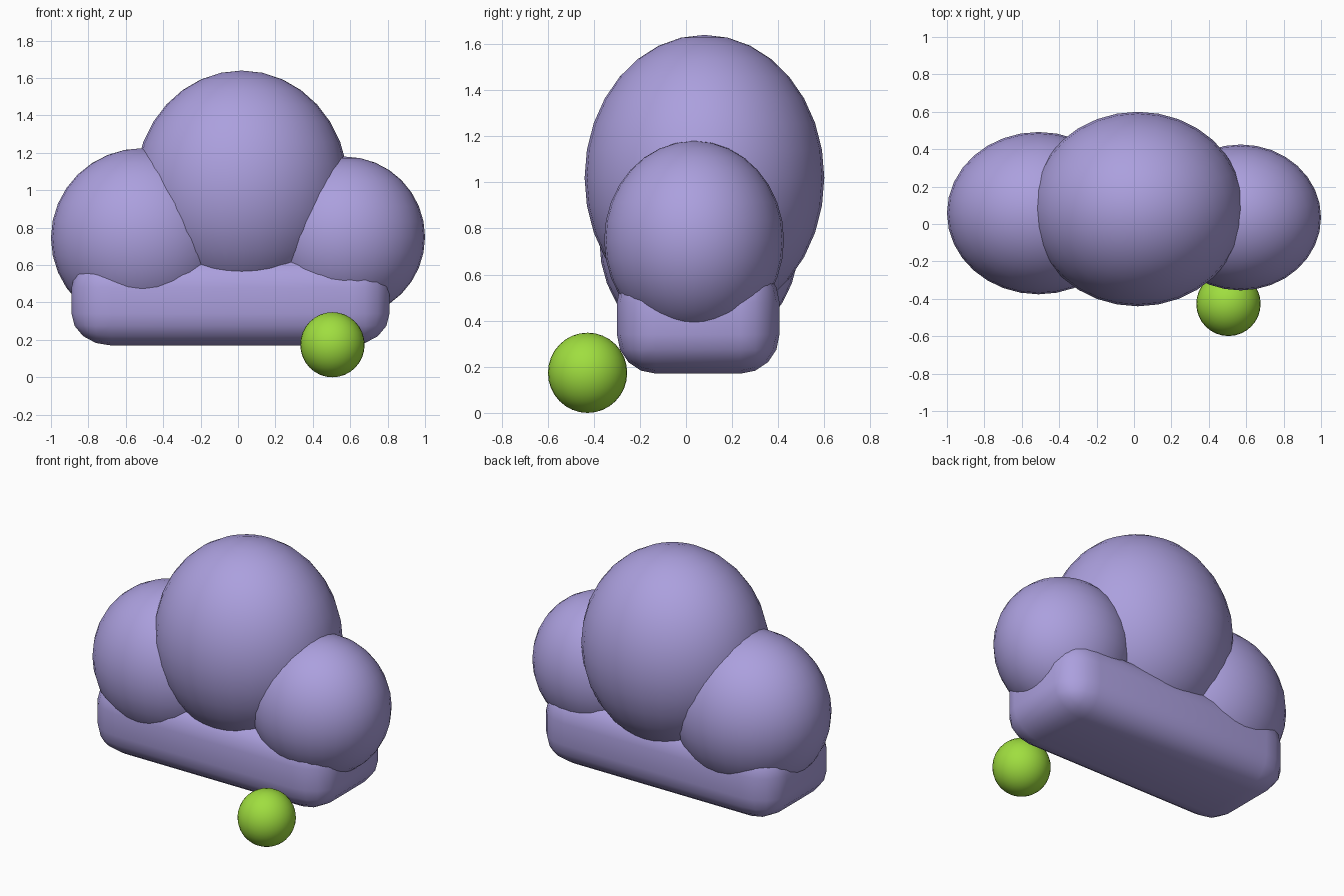
import bpy

cube = bpy.data.objects.get("Cube")
if cube:
    bpy.data.objects.remove(cube, do_unlink=True)


def make_material(name, rgb):
    mat = bpy.data.materials.new(name)
    mat.use_nodes = True
    colour = (*rgb, 1)
    mat.diffuse_color = colour
    mat.node_tree.nodes["Principled BSDF"].inputs["Base Color"].default_value = colour
    return mat


lavender = make_material("lavender", (0.41, 0.35, 0.73))
lime = make_material("lime_green", (0.35, 0.73, 0.05))


def ellipsoid(name, centre, radii, mat):
    bpy.ops.mesh.primitive_uv_sphere_add(segments=32, ring_count=16, location=centre)
    obj = bpy.context.object
    obj.name = name
    obj.scale = radii
    obj.data.materials.append(mat)
    bpy.ops.object.transform_apply(location=False, rotation=False, scale=True)
    bpy.ops.object.shade_smooth()
    return obj


# Cloud puffs
ellipsoid("middle_puff", (0.02, 0.08, 1.02), (0.57, 0.52, 0.62), lavender)
ellipsoid("right_puff", (-0.51, 0.058, 0.745), (0.49, 0.434, 0.48), lavender)
ellipsoid("left_puff", (0.57, 0.035, 0.75), (0.43, 0.39, 0.43), lavender)

# Rounded base, its ends stretched a little after rounding
stretch = 1.25
bpy.ops.mesh.primitive_cube_add(size=1, location=(-0.04, 0.053, 0.41))
base = bpy.context.object
base.name = "cloud_base"
base.scale = (1.7 / stretch, 0.705, 0.48)
bpy.ops.object.transform_apply(location=False, rotation=False, scale=True)
bevel = base.modifiers.new("rounding", "BEVEL")
bevel.width = 0.17
bevel.segments = 4
bpy.ops.object.modifier_apply(modifier=bevel.name)
base.scale.x = stretch
bpy.ops.object.transform_apply(location=False, rotation=False, scale=True)
base.data.materials.append(lavender)
bpy.ops.object.shade_smooth_by_angle()

# Small ball below the front
ellipsoid("small_ball", (0.505, -0.427, 0.174), (0.172, 0.172, 0.174), lime)
